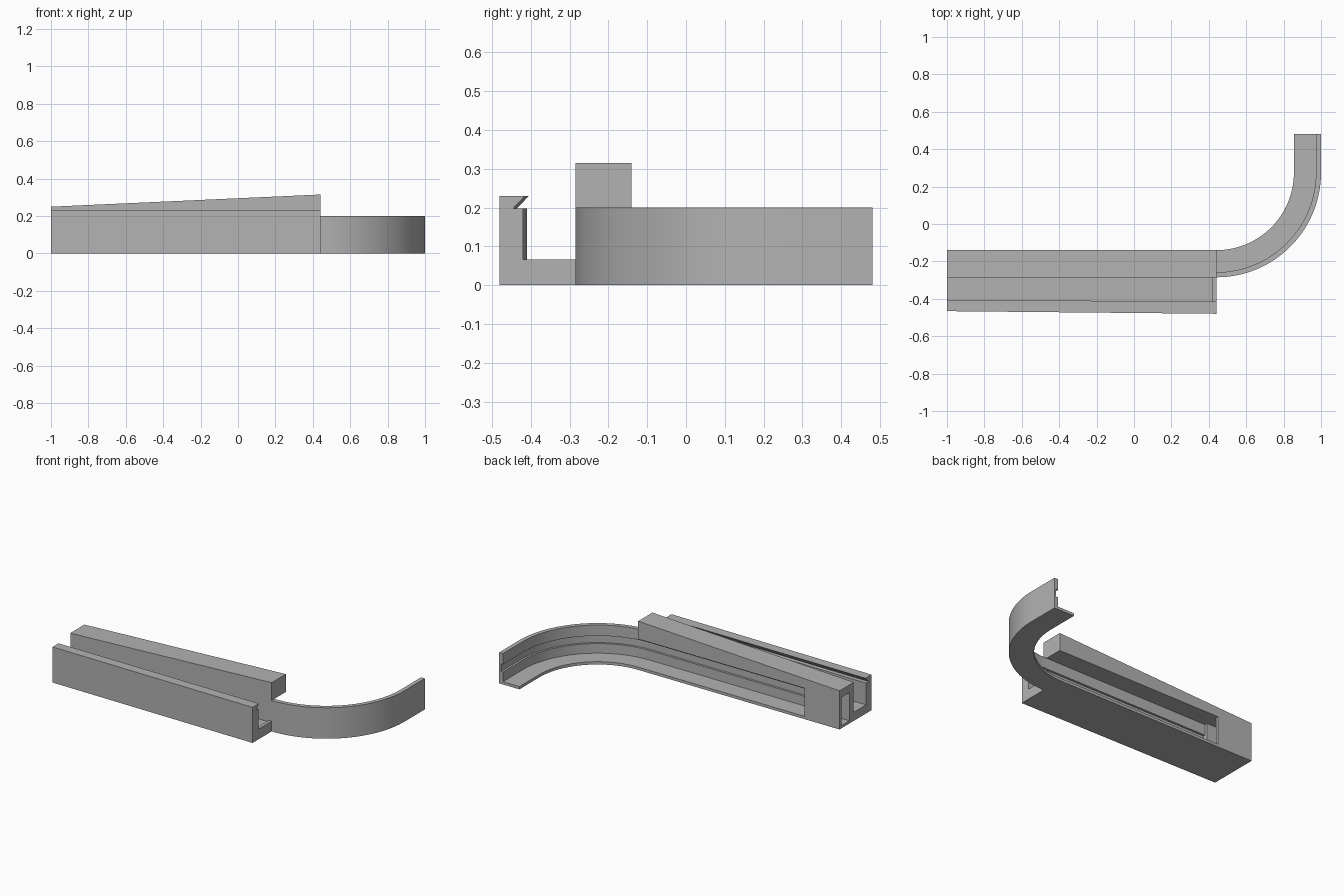
import bpy, bmesh, math

cube = bpy.data.objects.get("Cube")
if cube:
    bpy.data.objects.remove(cube, do_unlink=True)

grey = bpy.data.materials.new("plain grey")
grey.use_nodes = True
colour = (0.45, 0.45, 0.45, 1)
grey.diffuse_color = colour
grey.node_tree.nodes["Principled BSDF"].inputs["Base Color"].default_value = colour


def loft(name, rings):
    """Join matching closed outlines into one capped solid."""
    bm = bmesh.new()
    loops = [[bm.verts.new(p) for p in ring] for ring in rings]
    n = len(loops[0])
    for a, b in zip(loops, loops[1:]):
        for i in range(n):
            j = (i + 1) % n
            bm.faces.new((a[i], a[j], b[j], b[i]))
    bm.faces.new(loops[0])
    bm.faces.new(loops[-1])
    bmesh.ops.recalc_face_normals(bm, faces=bm.faces)
    mesh = bpy.data.meshes.new(name)
    bm.to_mesh(mesh)
    bm.free()
    mesh.materials.append(grey)
    obj = bpy.data.objects.new(name, mesh)
    bpy.context.collection.objects.link(obj)
    return obj


def ring_at(x, outline):
    return [(x, y, z) for y, z in outline]


LEFT, TUNNEL, END = -1.0, -0.75, 0.44
OUT, INN, WALL_TOP = -0.285, -0.14, 0.2

# Curved track: L section with a groove, swept along a straight, a bend and a straight
section = [(0, 0), (0.145, 0), (0.145, 0.018), (0.027, 0.018), (0.027, 0.08),
           (0.013, 0.08), (0.013, 0.13), (0.027, 0.13), (0.027, WALL_TOP), (0, WALL_TOP)]
radius, cy = 0.56, 0.275
stations = [(TUNNEL, OUT, 0)]
steps = 32
for i in range(steps + 1):
    a = math.pi / 2 * i / steps
    stations.append((END + radius * math.sin(a), cy - radius * math.cos(a), a))
stations.append((1.0, 0.48, math.pi / 2))
track = loft("curved_track", [
    [(x - d * math.sin(a), y + d * math.cos(a), z) for d, z in section]
    for x, y, a in stations])
bpy.context.view_layer.objects.active = track
track.select_set(True)
bpy.ops.object.shade_smooth_by_angle(angle=math.radians(30))
track.select_set(False)

# Tunnel block at the closed end of the track
tunnel = [(OUT, 0), (INN, 0), (INN, WALL_TOP), (-0.16, WALL_TOP),
          (-0.16, 0.018), (-0.24, 0.018), (-0.24, WALL_TOP), (OUT, WALL_TOP)]
loft("tunnel_block", [ring_at(LEFT, tunnel), ring_at(TUNNEL, tunnel)])


# Sloping roof over the straight track
def roof_ring(x, top):
    return ring_at(x, [(OUT, WALL_TOP), (INN, WALL_TOP), (INN, top), (OUT, top)])


loft("sloping_roof", [roof_ring(LEFT, 0.25), roof_ring(END, 0.315)])


# Front channel: floor and slightly skewed wall with an undercut lip
def channel_ring(x, outer, shift):
    wall = -0.42 + shift
    return ring_at(x, [(OUT, 0), (outer, 0), (outer, 0.23), (wall + 0.005, 0.23),
                       (wall - 0.026, 0.197), (wall, 0.197), (wall, 0.056), (OUT, 0.056)])


loft("front_channel", [channel_ring(LEFT, -0.466, 0.01), channel_ring(END, -0.48, 0)])

# Low stop at the open end of the channel
stop = [(-0.42, 0.05), (OUT, 0.05), (OUT, 0.066), (-0.42, 0.066)]
loft("channel_stop", [ring_at(0.42, stop), ring_at(END, stop)])
